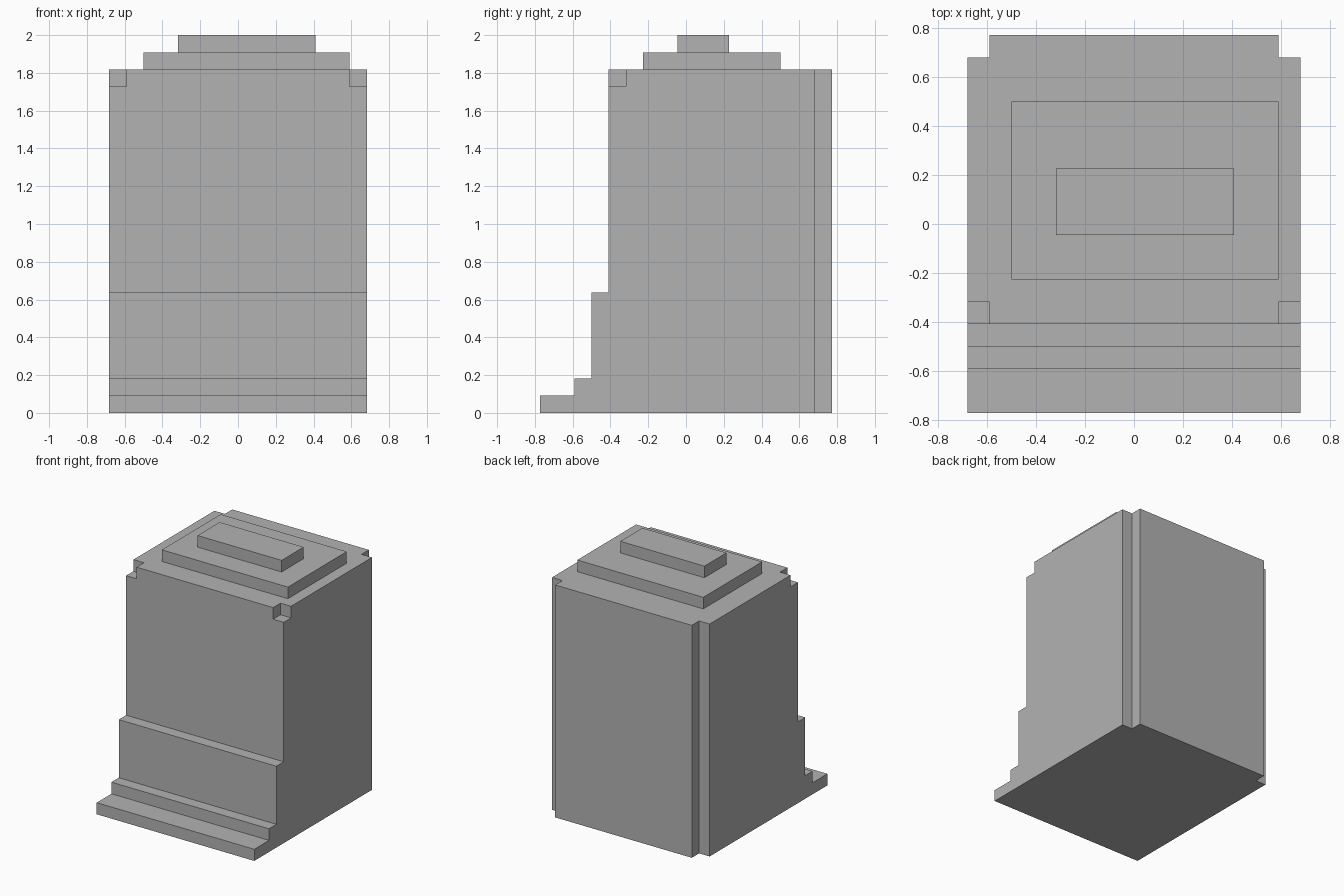
import bpy
import bmesh
from mathutils import Vector

U = 1 / 11  # one modular step

cube = bpy.data.objects.get("Cube")
if cube:
    bpy.data.objects.remove(cube, do_unlink=True)

stone = bpy.data.materials.new("plain grey")
stone.use_nodes = True
grey = (0.45, 0.45, 0.45, 1)
stone.diffuse_color = grey
stone.node_tree.nodes["Principled BSDF"].inputs["Base Color"].default_value = grey


def add_object(name, bm):
    bmesh.ops.recalc_face_normals(bm, faces=bm.faces[:])
    mesh = bpy.data.meshes.new(name)
    bm.to_mesh(mesh)
    bm.free()
    mesh.materials.append(stone)
    obj = bpy.data.objects.new(name, mesh)
    bpy.context.collection.objects.link(obj)
    return obj


def box(name, low, high):
    """Box between two corners given in modular steps."""
    low, high = Vector(low) * U, Vector(high) * U
    bm = bmesh.new()
    bmesh.ops.create_cube(bm, size=1)
    bmesh.ops.scale(bm, vec=high - low, verts=bm.verts)
    bmesh.ops.translate(bm, vec=(low + high) / 2, verts=bm.verts)
    return add_object(name, bm)


# Body: stepped side profile (y, z) extruded across the width
profile = [(-8.5, 0), (8.5, 0), (8.5, 20), (-4.5, 20), (-4.5, 7),
           (-5.5, 7), (-5.5, 2), (-6.5, 2), (-6.5, 1), (-8.5, 1)]
bm = bmesh.new()
side = bm.faces.new([bm.verts.new((-7.5 * U, y * U, z * U)) for y, z in profile])
swept = bmesh.ops.extrude_face_region(bm, geom=[side], use_keep_orig=True)
bmesh.ops.translate(bm, vec=(15 * U, 0, 0),
                    verts=[g for g in swept["geom"] if isinstance(g, bmesh.types.BMVert)])
body = add_object("stepped_body", bm)

# Corner cuts: full-height rebates at the back, small notches at the front top
for label, s in (("left", 1), ("right", -1)):
    x0, x1 = sorted((6.5 * s, 9 * s))
    for name, low, high in (
            ("back_rebate", (x0, 7.5, -1), (x1, 10, 23)),
            ("front_notch", (x0, -6, 19), (x1, -3.5, 23))):
        cutter = box(f"{label}_{name}_cutter", low, high)
        cutter.hide_render = True
        cutter.hide_set(True)
        cut = body.modifiers.new(f"{label} {name}", 'BOOLEAN')
        cut.operation = 'DIFFERENCE'
        cut.solver = 'EXACT'
        cut.object = cutter

# Roof tiers, set slightly off centre
box("lower_roof_tier", (-5.5, -2.5, 20), (6.5, 5.5, 21))
box("upper_roof_tier", (-3.5, -0.5, 21), (4.5, 2.5, 22))
